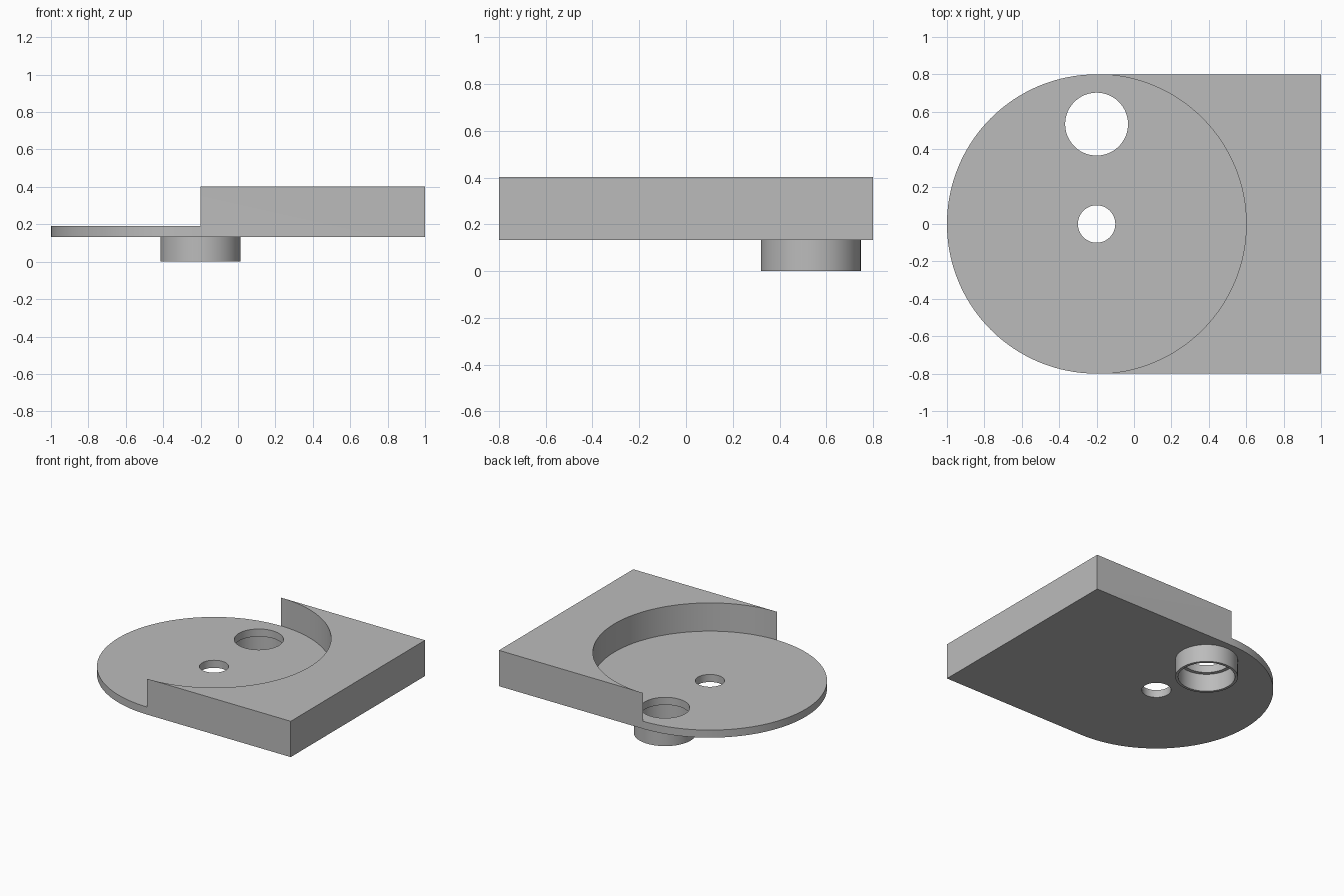
import bpy
import bmesh
from math import cos, sin, pi, radians

if "Cube" in bpy.data.objects:
    bpy.data.objects.remove(bpy.data.objects["Cube"], do_unlink=True)

CX, R = -0.2, 0.8                     # disc centre and radius
BASE, FLOOR, TOP = 0.133, 0.19, 0.403  # underside, disc top, block top
BOSS_Y, HOLE_R = 0.534, 0.168
SEG = 64                              # segments per half circle

grey = bpy.data.materials.new("plain grey")
grey.use_nodes = True
grey.diffuse_color = (0.5, 0.5, 0.5, 1)
grey.node_tree.nodes["Principled BSDF"].inputs["Base Color"].default_value = (0.5, 0.5, 0.5, 1)


def make_object(name, bm):
    bmesh.ops.recalc_face_normals(bm, faces=bm.faces)
    mesh = bpy.data.meshes.new(name)
    bm.to_mesh(mesh)
    bm.free()
    mesh.materials.append(grey)
    obj = bpy.data.objects.new(name, mesh)
    bpy.context.collection.objects.link(obj)
    return obj


def smooth(obj):
    bpy.ops.object.select_all(action="DESELECT")
    obj.select_set(True)
    bpy.context.view_layer.objects.active = obj
    bpy.ops.object.shade_smooth_by_angle(angle=radians(30))


def lathe(name, profile, x, y, closed=False):
    """Revolve (radius, height) points around a vertical axis."""
    bm = bmesh.new()
    n = 2 * SEG
    rings = [[bm.verts.new((x + r * cos(pi * i / SEG), y + r * sin(pi * i / SEG), z))
              for i in range(n)] for r, z in profile]
    for a, b in zip(rings, rings[1:]):
        for i in range(n):
            j = (i + 1) % n
            bm.faces.new((a[i], a[j], b[j], b[i]))
    if closed:
        bm.faces.new(rings[0])
        bm.faces.new(rings[-1])
    return make_object(name, bm)


# Body: thin round plate running into a square block with a round recess
bm = bmesh.new()


def arc(start, z):
    return [bm.verts.new((CX + R * cos(start + pi * i / SEG),
                          R * sin(start + pi * i / SEG), z)) for i in range(SEG + 1)]


left_low, left_floor = arc(pi / 2, BASE), arc(pi / 2, FLOOR)
right_top = arc(-pi / 2, TOP)
right_floor = [left_floor[-1]] + arc(-pi / 2, FLOOR)[1:-1] + [left_floor[0]]
bmesh.ops.delete(bm, geom=[v for v in bm.verts
                           if v.co.z == left_floor[0].co.z
                           and v not in left_floor and v not in right_floor])
front_low, back_low, front_top, back_top = [
    bm.verts.new((1, y, z)) for z in (BASE, TOP) for y in (-R, R)]

bm.faces.new(left_low + [front_low, back_low])
bm.faces.new(left_floor + right_floor[1:-1])
bm.faces.new(right_top + [back_top, front_top])
for lower, upper in ((left_low, left_floor), (right_floor, right_top)):
    for i in range(SEG):
        bm.faces.new((lower[i], lower[i + 1], upper[i + 1], upper[i]))
bm.faces.new((left_low[-1], front_low, front_top, right_top[0], left_floor[-1]))
bm.faces.new((left_low[0], back_low, back_top, right_top[-1], left_floor[0]))
bm.faces.new((front_low, back_low, back_top, front_top))
body = make_object("body", bm)

# Through holes: centre hole and the larger hole above the boss
for name, radius, y in (("centre_hole_cutter", 0.1, 0), ("boss_hole_cutter", HOLE_R, BOSS_Y)):
    cutter = lathe(name, [(radius, BASE - 0.05), (radius, FLOOR + 0.05)], CX, y, closed=True)
    cutter.hide_render = True
    cut = body.modifiers.new(name, "BOOLEAN")
    cut.operation = "DIFFERENCE"
    cut.solver = "EXACT"
    cut.object = cutter
    bpy.ops.object.select_all(action="DESELECT")
    body.select_set(True)
    bpy.context.view_layer.objects.active = body
    bpy.ops.object.modifier_apply(modifier=name)
    bpy.data.objects.remove(cutter, do_unlink=True)
smooth(body)

# Hollow boss under the plate, its bore wider than the hole to leave a ledge
boss = lathe("boss_ring", [(0.214, BASE), (0.214, 0), (0.194, 0), (0.194, BASE)], CX, BOSS_Y)
smooth(boss)
